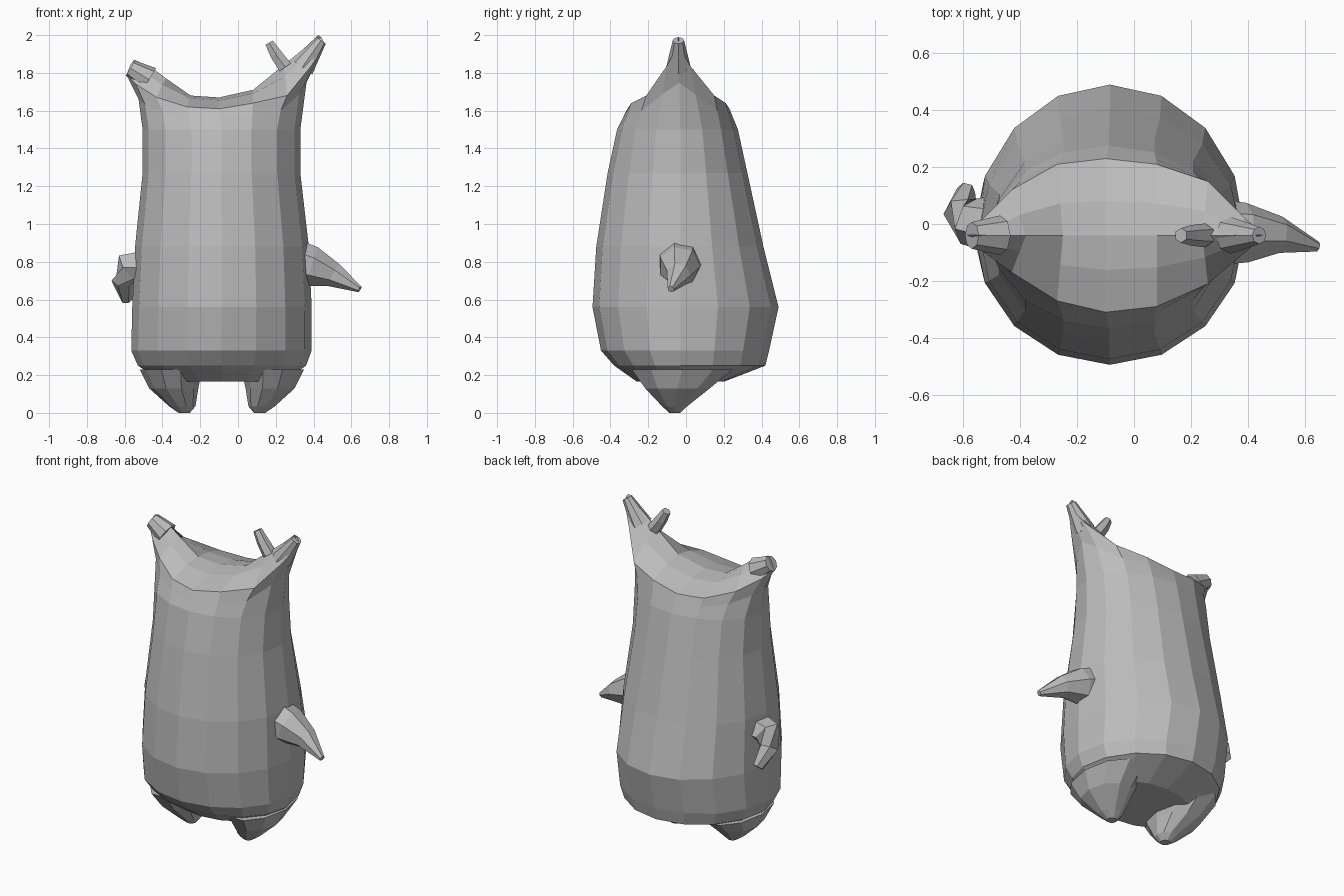
import bpy, bmesh, math
from mathutils import Vector

cube = bpy.data.objects.get("Cube")
if cube:
    bpy.data.objects.remove(cube)

grey = bpy.data.materials.new("plain grey")
grey.use_nodes = True
colour = (0.5, 0.5, 0.5, 1)
grey.diffuse_color = colour
grey.node_tree.nodes["Principled BSDF"].inputs["Base Color"].default_value = colour


def finish(name, bm):
    bmesh.ops.remove_doubles(bm, verts=bm.verts, dist=0.0005)
    bmesh.ops.recalc_face_normals(bm, faces=bm.faces)
    mesh = bpy.data.meshes.new(name)
    bm.to_mesh(mesh)
    bm.free()
    mesh.materials.append(grey)
    obj = bpy.data.objects.new(name, mesh)
    bpy.context.collection.objects.link(obj)


def bridge(bm, a, b, closed=True):
    n = len(a)
    for i in range(n if closed else n - 1):
        j = (i + 1) % n
        bm.faces.new((a[i], a[j], b[j], b[i]))


def limb(name, path, sides):
    """Tapered tube along (point, radius) pairs with blunt ends."""
    bm = bmesh.new()
    points = [Vector(p) for p, r in path]
    rings = []
    for k, (p, r) in enumerate(path):
        along = points[min(k + 1, len(path) - 1)] - points[max(k - 1, 0)]
        turn = along.to_track_quat('Z', 'Y')
        rings.append([bm.verts.new(points[k] + turn @ Vector(
            (r * math.cos(t), r * math.sin(t), 0)))
            for t in [math.tau * i / sides for i in range(sides)]])
    for a, b in zip(rings, rings[1:]):
        bridge(bm, a, b)
    bm.faces.new(rings[0])
    bm.faces.new(rings[-1])
    finish(name, bm)


# Body: rings of height, left and right reach, front and back reach
levels = [
    (0.165, -0.40, 0.24, -0.26, 0.20),
    (0.25, -0.53, 0.36, -0.38, 0.42),
    (0.33, -0.565, 0.39, -0.45, 0.44),
    (0.56, -0.56, 0.39, -0.495, 0.49),
    (0.88, -0.545, 0.375, -0.475, 0.41),
    (1.27, -0.505, 0.33, -0.415, 0.325),
    (1.50, -0.505, 0.33, -0.365, 0.275),
]
# Crown stations from the tall horn to the short one:
# rim x, rim z, front y, back y, ridge x, ridge z
crown = [
    (0.46, 1.95, -0.04, -0.04, 0.425, 2.00),
    (0.39, 1.84, -0.10, 0.02, 0.35, 1.93),
    (0.26, 1.68, -0.21, 0.15, 0.24, 1.84),
    (0.08, 1.64, -0.29, 0.21, 0.08, 1.71),
    (-0.10, 1.61, -0.31, 0.23, -0.10, 1.67),
    (-0.27, 1.62, -0.27, 0.21, -0.25, 1.68),
    (-0.43, 1.67, -0.17, 0.12, -0.38, 1.77),
    (-0.54, 1.74, -0.09, 0.01, -0.46, 1.83),
    (-0.59, 1.79, -0.04, -0.04, -0.55, 1.87),
]
N = 16
bm = bmesh.new()
rings = []
for z, x0, x1, front, back in levels:
    ring = []
    for i in range(N):
        c, s = math.cos(math.tau * i / N), math.sin(math.tau * i / N)
        y = -0.03 + s * ((back + 0.03) if s > 0 else (-0.03 - front))
        ring.append(bm.verts.new(((x0 + x1) / 2 + c * (x1 - x0) / 2, y, z)))
    rings.append(ring)

rim = []
for i in range(N):
    x, z, front, back, rx, rz = crown[i if i <= 8 else N - i]
    rim.append(bm.verts.new((x, back if i <= 8 else front, z)))

# Shoulder ring flares late, so the horns curve outward
shoulder = []
for i in range(N):
    low, high = rings[-1][i].co, rim[i].co
    end = abs(math.cos(math.tau * i / N))
    f = 0.55 - 0.3 * end
    shoulder.append(bm.verts.new((low.x + (high.x - low.x) * f,
                                  low.y + (high.y - low.y) * 0.55,
                                  low.z + (high.z - low.z) * 0.55)))
rings += [shoulder, rim]
for a, b in zip(rings, rings[1:]):
    bridge(bm, a, b)
bm.faces.new(rings[0])

# Saddle between the horns, a rounded ridge over the rim
ridge = [bm.verts.new((s[4], -0.04, s[5])) for s in crown]
for side in (rim[:9], [rim[(N - i) % N] for i in range(9)]):
    middle = [bm.verts.new(a.co.lerp(b.co, 0.55) + Vector((0, 0, 0.012)))
              for a, b in zip(side, ridge)]
    bridge(bm, side, middle, False)
    bridge(bm, middle, ridge, False)
finish("body", bm)

# Blunt horn tips and the small twig on the tall horn
limb("tall_horn_tip", [((0.34, -0.04, 1.83), 0.065), ((0.44, -0.04, 1.972), 0.03)], 8)
limb("short_horn_tip", [((-0.47, -0.04, 1.765), 0.07), ((-0.57, -0.04, 1.825), 0.047)], 8)
limb("twig", [((0.25, -0.04, 1.83), 0.042), ((0.2, -0.04, 1.9), 0.036),
              ((0.165, -0.04, 1.96), 0.026)], 6)

# Arms: one pointing out, one hooked back
limb("left_arm", [((0.30, -0.035, 0.80), 0.12), ((0.39, -0.035, 0.775), 0.11),
                  ((0.51, -0.04, 0.73), 0.067), ((0.645, -0.08, 0.655), 0.018)], 7)
limb("right_arm", [((-0.50, 0.0, 0.77), 0.10), ((-0.58, 0.01, 0.77), 0.085),
                   ((-0.61, 0.04, 0.70), 0.06), ((-0.59, 0.12, 0.60), 0.032)], 6)

# Feet: squat cones leaning inward
for name, sign in (("left_foot", 1), ("right_foot", -1)):
    bm = bmesh.new()
    feet = []
    for offset, y, z, rx, ry in ((0.27, -0.02, 0.23, 0.165, 0.28),
                                 (0.255, -0.045, 0.13, 0.13, 0.18),
                                 (0.21, -0.06, 0.035, 0.07, 0.07),
                                 (0.20, -0.06, 0.0, 0.03, 0.03)):
        feet.append([bm.verts.new((-0.085 + sign * offset + rx * math.cos(t),
                                   y + ry * math.sin(t), z))
                     for t in [math.tau * i / 10 for i in range(10)]])
    for a, b in zip(feet, feet[1:]):
        bridge(bm, a, b)
    bm.faces.new(feet[0])
    bm.faces.new(feet[-1])
    finish(name, bm)
